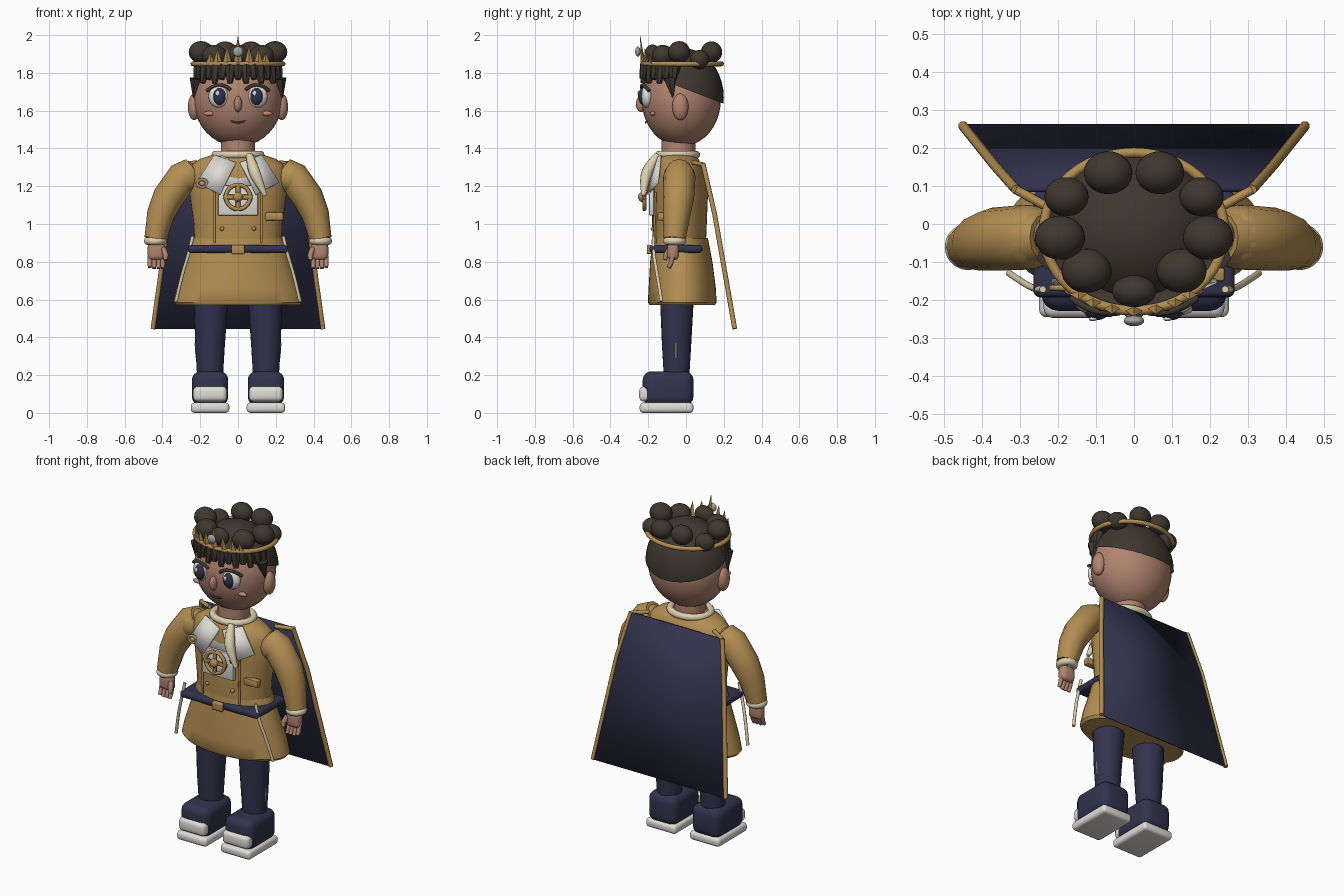
import bpy, bmesh, math
from mathutils import Vector, Matrix

old = bpy.data.objects.get("Cube")
if old:
    bpy.data.objects.remove(old, do_unlink=True)


def material(name, rgb):
    m = bpy.data.materials.new(name)
    m.use_nodes = True
    m.diffuse_color = (*rgb, 1)
    bsdf = m.node_tree.nodes["Principled BSDF"]
    bsdf.inputs["Base Color"].default_value = (*rgb, 1)
    bsdf.inputs["Roughness"].default_value = 0.7
    return m


GOLD = material("gold cloth", (0.45, 0.27, 0.085))
NAVY = material("navy", (0.032, 0.033, 0.075))
HAIR = material("dark brown hair", (0.05, 0.039, 0.029))
SKIN = material("skin", (0.44, 0.23, 0.16))
CREAM = material("cream", (0.72, 0.63, 0.43))
WHITE = material("off white", (0.74, 0.72, 0.68))
BLUSH = material("blush", (0.55, 0.25, 0.19))
LIPS = material("lip brown", (0.13, 0.045, 0.035))
SILVER = material("silver", (0.36, 0.36, 0.34))
SIDES = ((1, "left"), (-1, "right"))


def link(name, bm, mat, smooth=True):
    bmesh.ops.recalc_face_normals(bm, faces=bm.faces)
    me = bpy.data.meshes.new(name)
    bm.to_mesh(me)
    bm.free()
    me.materials.append(mat)
    ob = bpy.data.objects.new(name, me)
    bpy.context.collection.objects.link(ob)
    if smooth:
        bpy.ops.object.select_all(action="DESELECT")
        ob.select_set(True)
        bpy.context.view_layer.objects.active = ob
        bpy.ops.object.shade_smooth_by_angle(angle=math.radians(40))
    return ob


def ball(name, loc, radii, mat, cut=None):
    bm = bmesh.new()
    bmesh.ops.create_uvsphere(bm, u_segments=32, v_segments=20, radius=1)
    bm.transform(Matrix.Translation(loc) @ Matrix.Diagonal((*radii, 1)))
    if cut:
        bmesh.ops.bisect_plane(bm, geom=bm.verts[:] + bm.edges[:] + bm.faces[:],
                               plane_co=cut[0], plane_no=cut[1], clear_inner=True)
    return link(name, bm, mat)


def box(name, loc, size, mat, bevel=0.0, segments=4):
    bm = bmesh.new()
    bmesh.ops.create_cube(bm, size=1)
    bm.transform(Matrix.Translation(loc) @ Matrix.Diagonal((*size, 1)))
    if bevel:
        bmesh.ops.bevel(bm, geom=bm.edges[:], offset=bevel, segments=segments,
                        profile=0.5, affect="EDGES")
    return link(name, bm, mat)


def cone(name, base, tip, r, mat, sides=6, r2=0.0, flat=1.0):
    base, tip = Vector(base), Vector(tip)
    d = tip - base
    bm = bmesh.new()
    bmesh.ops.create_cone(bm, cap_ends=True, segments=sides, radius1=r, radius2=r2, depth=d.length)
    turn = d.to_track_quat("Z", "Y").to_matrix().to_4x4()
    bm.transform(Matrix.Translation((base + tip) / 2) @ turn @ Matrix.Diagonal((1, flat, 1, 1)))
    return link(name, bm, mat)


def loft(name, rings, mat, n=40):
    """Stack of ellipses: (x, y, z, rx, ry)."""
    bm = bmesh.new()
    loops = [[bm.verts.new((x + rx * math.cos(k * math.tau / n), y + ry * math.sin(k * math.tau / n), z))
              for k in range(n)] for x, y, z, rx, ry in rings]
    for a, b in zip(loops, loops[1:]):
        for k in range(n):
            bm.faces.new((a[k], a[(k + 1) % n], b[(k + 1) % n], b[k]))
    bm.faces.new(loops[0])
    bm.faces.new(loops[-1])
    return link(name, bm, mat)


def tube(name, pts, r, mat, radii=None, closed=False, kind="POLY"):
    cu = bpy.data.curves.new(name, "CURVE")
    cu.dimensions = "3D"
    cu.bevel_depth = r
    cu.bevel_resolution = 4
    cu.use_fill_caps = True
    sp = cu.splines.new(kind)
    sp.points.add(len(pts) - 1)
    for i, p in enumerate(pts):
        sp.points[i].co = (*p, 1)
        sp.points[i].radius = radii[i] if radii else 1
    sp.use_cyclic_u = closed
    if kind == "NURBS":
        sp.use_endpoint_u = True
        sp.order_u = 3
    cu.materials.append(mat)
    ob = bpy.data.objects.new(name, cu)
    bpy.context.collection.objects.link(ob)
    return ob


def ellipse(cx, cy, cz, rx, ry, upright=False, n=48):
    ring = [(rx * math.cos(k * math.tau / n), ry * math.sin(k * math.tau / n)) for k in range(n)]
    return [(cx + a, cy, cz + b) if upright else (cx + a, cy + b, cz) for a, b in ring]


def sheet(name, rows, mat, thick):
    bm = bmesh.new()
    grid = [[bm.verts.new(p) for p in row] for row in rows]
    for a, b in zip(grid, grid[1:]):
        for k in range(len(a) - 1):
            bm.faces.new((a[k], a[k + 1], b[k + 1], b[k]))
    ob = link(name, bm, mat)
    mod = ob.modifiers.new("thickness", "SOLIDIFY")
    mod.thickness = thick
    mod.offset = 0
    return ob


# Head and neck
ball("head", (0, -0.025, 1.66), (0.235, 0.21, 0.25), SKIN)
cone("neck", (0, -0.04, 1.33), (0, -0.04, 1.46), 0.09, SKIN, 32, 0.09)
tube("collar", ellipse(0, -0.045, 1.367, 0.12, 0.1), 0.02, CREAM, closed=True)
ball("nose", (0, -0.238, 1.635), (0.021, 0.028, 0.042), SKIN)
tube("mouth", [(-0.038, -0.207, 1.545), (0, -0.22, 1.53), (0.038, -0.207, 1.545)], 0.005, LIPS, kind="NURBS")
for s, side in SIDES:
    ball(f"{side}_ear", (s * 0.232, -0.03, 1.62), (0.033, 0.043, 0.07), SKIN)
    ball(f"{side}_eye", (s * 0.1, -0.205, 1.675), (0.056, 0.035, 0.06), WHITE)
    ball(f"{side}_iris", (s * 0.098, -0.226, 1.675), (0.034, 0.027, 0.045), NAVY)
    ball(f"{side}_eye_highlight", (s * 0.098 - 0.01, -0.25, 1.692), (0.011, 0.006, 0.014), WHITE)
    ball(f"{side}_cheek", (s * 0.152, -0.176, 1.585), (0.03, 0.014, 0.013), BLUSH)
    tube(f"{side}_lashes", [(s * 0.04, -0.232, 1.71), (s * 0.1, -0.243, 1.765), (s * 0.165, -0.195, 1.705)],
         0.009, HAIR, kind="NURBS")
    cone(f"{side}_sideburn", (s * 0.222, -0.085, 1.77), (s * 0.235, -0.07, 1.67), 0.035, HAIR, 6, 0.004)

# Hair cap, curls and fringe
ball("hair_cap", (0, -0.02, 1.67), (0.245, 0.22, 0.262), HAIR, ((0, 0.19, 1.64), (0, 0.15, 0.39)))
for s, side in SIDES:
    for i, (x, y, z, r) in enumerate([(0.068, 0.135, 1.91, 0.064), (0.178, 0.072, 1.87, 0.058),
                                      (0.195, -0.036, 1.91, 0.066), (0.125, -0.123, 1.89, 0.066)]):
        ball(f"{side}_curl_{i}", (s * x, y, z), (r, r * 0.88, r * 0.88), HAIR)
ball("front_curl", (0, -0.177, 1.9), (0.058, 0.042, 0.05), HAIR)
for i in range(15):
    a = math.radians(-77 + 11 * i)
    top = (0.205 * math.sin(a), -0.02 - 0.19 * math.cos(a), 1.84)
    low = (0.228 * math.sin(a), -0.02 - 0.212 * math.cos(a), 1.745 + 0.022 * (i % 2))
    cone(f"fringe_lock_{i}", top, low, 0.036, HAIR, 7, 0.014)

# Crown
tube("crown_band", ellipse(0, -0.02, 1.848, 0.238, 0.208), 0.013, GOLD, closed=True)
for i, (deg, h) in enumerate([(-38, 0.06), (-27, 0.085), (-14, 0.1), (0, 0.15), (14, 0.1), (27, 0.085), (38, 0.06)]):
    a = math.radians(deg)
    x, y = 0.238 * math.sin(a), -0.02 - 0.208 * math.cos(a)
    cone(f"crown_point_{i}", (x, y, 1.85), (x, y - 0.015, 1.85 + h), 0.024, GOLD, 4, flat=0.5)
ball("crown_gem", (0, -0.255, 1.913), (0.027, 0.014, 0.027), SILVER)

# Coat body and skirt
loft("coat_body", [(0, -0.035, 0.88, 0.23, 0.14), (0, -0.035, 1.0, 0.235, 0.145), (0, -0.03, 1.15, 0.255, 0.146),
                   (0, -0.035, 1.25, 0.265, 0.138), (0, -0.04, 1.31, 0.25, 0.124), (0, -0.045, 1.345, 0.2, 0.11),
                   (0, -0.045, 1.375, 0.11, 0.085)], GOLD)
loft("coat_skirt", [(0, -0.02, 0.57, 0.33, 0.172), (0, -0.02, 0.585, 0.343, 0.182), (0, -0.02, 0.66, 0.325, 0.178),
                    (0, -0.025, 0.8, 0.275, 0.165), (0, -0.03, 0.925, 0.235, 0.146)], GOLD)
box("belt", (0, -0.053, 0.868), (0.53, 0.28, 0.042), NAVY, 0.018)
box("belt_buckle", (0, -0.195, 0.865), (0.07, 0.025, 0.05), GOLD, 0.008)
for s, side in SIDES:
    tube(f"{side}_skirt_piping", [(s * 0.24, -0.172, 0.935), (s * 0.255, -0.175, 0.86),
                                  (s * 0.3, -0.15, 0.72), (s * 0.328, -0.13, 0.59)], 0.009, CREAM, kind="NURBS")
    tube(f"{side}_coat_seam", [(s * 0.125, -0.163, 0.9), (s * 0.125, -0.166, 1.02), (s * 0.125, -0.162, 1.17)], 0.006, GOLD)

# Bib, lapels and neck scarf
box("bib", (0, -0.183, 1.125), (0.21, 0.025, 0.16), WHITE, 0.005, 2)
for s, side in SIDES:
    sheet(f"{side}_lapel", [[(s * 0.125, -0.135, 1.365), (s * 0.01, -0.165, 1.325)],
                            [(s * 0.218, -0.15, 1.22), (s * 0.095, -0.205, 1.155)]], WHITE, 0.012)
sheet("shirt_front", [[(-0.09, -0.135, 1.36), (0.09, -0.135, 1.36)],
                      [(-0.1, -0.185, 1.18), (0.1, -0.185, 1.18)]], WHITE, 0.01)
tube("neck_scarf", [(0.06, -0.15, 1.365), (0.075, -0.19, 1.31), (0.1, -0.22, 1.24), (0.145, -0.225, 1.15)],
     0.03, CREAM, [0.6, 1, 1, 0.35], kind="NURBS")

# Chest ornament, brooch, pocket and buttons
tube("emblem_ring", ellipse(0, -0.22, 1.143, 0.064, 0.064, True), 0.011, GOLD, closed=True)
box("emblem_bar_across", (0, -0.222, 1.143), (0.16, 0.016, 0.024), GOLD, 0.006, 2)
box("emblem_bar_upright", (0, -0.222, 1.143), (0.024, 0.016, 0.15), GOLD, 0.006, 2)
ball("emblem_center", (0, -0.232, 1.143), (0.026, 0.022, 0.026), GOLD)
tube("brooch", ellipse(-0.19, -0.168, 1.215, 0.026, 0.02, True), 0.008, GOLD, closed=True)
ball("brooch_stone", (-0.19, -0.168, 1.215), (0.016, 0.01, 0.014), SILVER)
box("chest_pocket", (0.19, -0.132, 1.04), (0.1, 0.04, 0.045), GOLD, 0.01, 2)
for i in range(3):
    ball(f"coat_button_{i}", (-0.085, -0.175, 0.975 + 0.1 * i), (0.011, 0.012, 0.011), GOLD)
    ball(f"front_button_{i}", (0.085, -0.175, 0.975 + 0.1 * i), (0.011, 0.012, 0.011), GOLD)

# Arms and hands
for s, side in SIDES:
    tube(f"{side}_sleeve", [(s * 0.235, -0.035, 1.295), (s * 0.29, -0.035, 1.25), (s * 0.37, -0.04, 1.14),
                            (s * 0.41, -0.05, 1.05), (s * 0.438, -0.06, 0.92)],
         0.083, GOLD, [0.75, 1.03, 1, 0.88, 0.7])
    ball(f"{side}_shoulder", (s * 0.28, -0.035, 1.245), (0.088, 0.085, 0.085), GOLD)
    tube(f"{side}_cuff", ellipse(s * 0.437, -0.06, 0.91, 0.04, 0.04), 0.021, CREAM, closed=True)
    box(f"{side}_palm", (s * 0.432, -0.068, 0.855), (0.092, 0.06, 0.095), SKIN, 0.026)
    for f in range(4):
        x = s * (0.398 + 0.023 * f)
        tube(f"{side}_finger_{f}", [(x, -0.07, 0.83), (x, -0.08, 0.79), (x, -0.092, 0.765 + 0.006 * (f == 3))],
             0.0125, SKIN, [1, 1, 0.8])
    tube(f"{side}_thumb", [(s * 0.395, -0.085, 0.87), (s * 0.382, -0.105, 0.835), (s * 0.385, -0.112, 0.81)],
         0.015, SKIN, [1, 1, 0.7])

# Legs and shoes
for s, side in SIDES:
    loft(f"{side}_leg", [(s * 0.148, -0.05, 0.17, 0.067, 0.066), (s * 0.148, -0.05, 0.35, 0.078, 0.077),
                         (s * 0.143, -0.048, 0.62, 0.092, 0.09)], NAVY, 28)
    tube(f"{side}_leg_piping", [(s * 0.225, -0.053, 0.37), (s * 0.22, -0.053, 0.29)], 0.005, CREAM)
    box(f"{side}_shoe", (s * 0.148, -0.095, 0.13), (0.192, 0.268, 0.18), NAVY, 0.045)
    box(f"{side}_toe_cap", (s * 0.148, -0.215, 0.1), (0.18, 0.065, 0.08), WHITE, 0.025)
    box(f"{side}_sole", (s * 0.148, -0.103, 0.027), (0.204, 0.285, 0.054), WHITE, 0.02)

# Cape with edging
edge = [(0.31, 0.09, 1.32), (0.365, 0.152, 1.05), (0.45, 0.258, 0.445)]
sheet("cape", [[(-x, y, z), (x, y, z)] for x, y, z in edge], NAVY, 0.012)
for s, side in SIDES:
    tube(f"{side}_cape_edging", [(s * x, y, z) for x, y, z in edge], 0.013, GOLD)
    tube(f"{side}_cape_strap", [(s * 0.31, 0.09, 1.315), (s * 0.22, 0.04, 1.325)], 0.012, GOLD)
